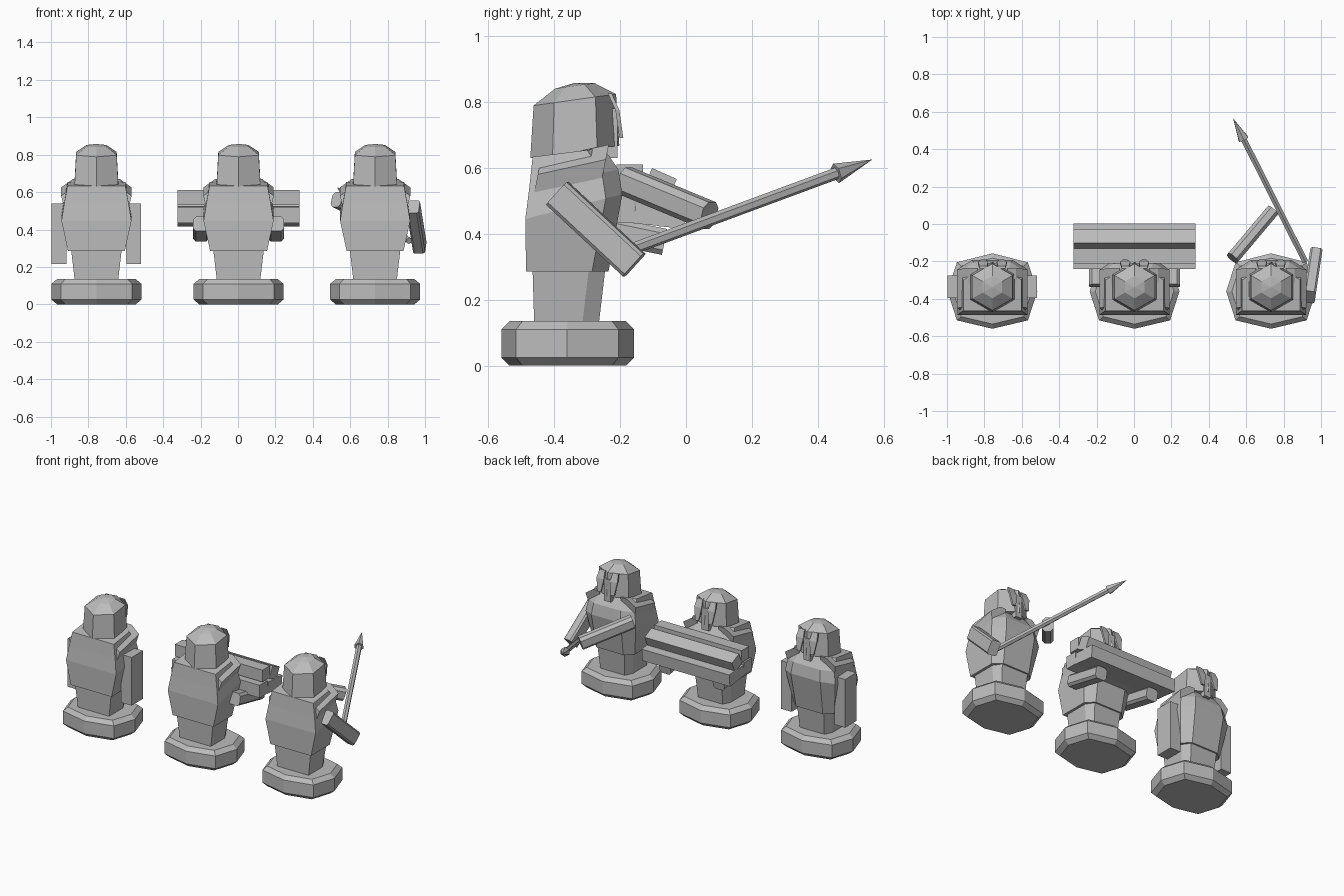
import bpy, bmesh, math
from mathutils import Vector, Matrix

if "Cube" in bpy.data.objects:
    bpy.data.objects.remove(bpy.data.objects["Cube"], do_unlink=True)

grey = bpy.data.materials.new("plain_grey")
grey.use_nodes = True
colour = (0.5, 0.5, 0.5, 1)
grey.diffuse_color = colour
grey.node_tree.nodes["Principled BSDF"].inputs["Base Color"].default_value = colour


def finish(name, bm, x=0):
    bmesh.ops.recalc_face_normals(bm, faces=bm.faces)
    mesh = bpy.data.meshes.new(name)
    bm.to_mesh(mesh)
    bm.free()
    mesh.materials.append(grey)
    ob = bpy.data.objects.new(name, mesh)
    ob.location.x = x
    bpy.context.collection.objects.link(ob)
    return ob


def loft(name, rings, x=0):
    """Skin a stack of equal-length rings and cap both ends."""
    bm = bmesh.new()
    rows = [[bm.verts.new(p) for p in ring] for ring in rings]
    n = len(rows[0])
    for a, b in zip(rows, rows[1:]):
        for i in range(n):
            j = (i + 1) % n
            bm.faces.new((a[i], a[j], b[j], b[i]))
    bm.faces.new(rows[0])
    bm.faces.new(rows[-1])
    return finish(name, bm, x)


def beam(name, start, end, width, height, x=0, bevel=0.0, roll=0.0):
    """Box running from start to end."""
    start, end = Vector(start), Vector(end)
    axis = end - start
    side = axis.cross(Vector((0, 0, 1)))
    side = side.normalized() if side.length > 1e-5 else Vector((1, 0, 0))
    up = side.cross(axis.normalized())
    frame = Matrix((side, axis.normalized(), up)).transposed().to_4x4()
    bm = bmesh.new()
    bmesh.ops.create_cube(bm, size=1)
    bm.transform(Matrix.Diagonal((width, axis.length, height, 1)))
    if bevel:
        edges = [e for e in bm.edges if abs((e.verts[0].co - e.verts[1].co).y) > 0.01]
        bmesh.ops.bevel(bm, geom=edges, offset=bevel, segments=1, affect='EDGES')
    bm.transform(Matrix.Translation((start + end) / 2) @ frame @ Matrix.Rotation(roll, 4, 'Y'))
    return finish(name, bm, x)


def cone(name, start, end, r1, r2, sides):
    start, end = Vector(start), Vector(end)
    axis = end - start
    bm = bmesh.new()
    bmesh.ops.create_cone(bm, cap_ends=True, segments=sides, radius1=r1, radius2=r2,
                          depth=axis.length)
    bm.transform(Matrix.Translation((start + end) / 2)
                 @ axis.to_track_quat('Z', 'Y').to_matrix().to_4x4())
    return finish(name, bm)


def body_ring(w, back, front, z_back, z_front, front_w):
    """Flat back, sides, and a narrower front panel."""
    side = front - 0.05
    z_side = z_back + (z_front - z_back) * (side - back) / (front - back)
    half = [(w, back, z_back), (w, side, z_side), (front_w, front, z_front)]
    return half + [(-px, py, pz) for px, py, pz in reversed(half)]


def base_ring(z, inset):
    half = [(0, -0.56), (0.19, -0.515), (0.24, -0.36), (0.19, -0.205), (0, -0.157)]
    pts = half + [(-px, py) for px, py in reversed(half[1:-1])]
    k = 1 - inset / 0.2
    return [(px * k, -0.36 + (py + 0.36) * k, z) for px, py in pts]


def head_ring(z, r):
    pts = [(r * math.sin(a * math.pi / 3), -0.337 + r * math.cos(a * math.pi / 3)) for a in range(6)]
    return [(px, py, z + 0.14 * (py + 0.337)) for px, py in pts]


def figure(tag, x):
    # Chamfered octagonal stand
    loft(tag + "_stand", [base_ring(0, 0.025), base_ring(0.025, 0),
                          base_ring(0.11, 0), base_ring(0.135, 0.025)], x)
    # Skirt and torso
    loft(tag + "_skirt", [body_ring(0.115, -0.46, -0.265, 0.12, 0.12, 0.09),
                          body_ring(0.135, -0.465, -0.245, 0.29, 0.29, 0.1)], x)
    loft(tag + "_torso", [body_ring(0.152, -0.485, -0.235, 0.285, 0.285, 0.1),
                          body_ring(0.187, -0.487, -0.193, 0.445, 0.52, 0.11),
                          body_ring(0.172, -0.475, -0.205, 0.54, 0.595, 0.1),
                          body_ring(0.155, -0.465, -0.25, 0.633, 0.66, 0.08)], x)
    # Head with a low faceted crown
    loft(tag + "_head", [head_ring(0.648, 0.135), head_ring(0.806, 0.125),
                         head_ring(0.848, 0.06), head_ring(0.857, 0.002)], x)
    # Nose and beard wedge
    beam(tag + "_beard", (0, -0.225, 0.63), (0, -0.225, 0.78), 0.05, 0.035, x)
    for s, side in ((1, "left"), (-1, "right")):
        # Sloping shoulder pads
        section = [(0.08, 0.51), (0.165, 0.50), (0.188, 0.595), (0.125, 0.64), (0.08, 0.64)]
        loft(f"{tag}_{side}_shoulder",
             [[(s * px, y + 0.2 * (pz - 0.5), pz + dz) for px, pz in section]
              for y, dz in ((-0.468, -0.015), (-0.262, 0.03))], x)
        # Hair lock hanging in front of the face
        locks = ((-0.225, 0.825, 0.02), (-0.202, 0.775, 0.027), (-0.19, 0.69, 0.012))
        loft(f"{tag}_{side}_hair_lock",
             [[(s * 0.05 + dx * w, y + dy, z) for dx, dy in
               ((-1, -0.012), (1, -0.012), (1, 0), (-1, 0))] for y, z, w in locks], x)


# Standing figure with hanging arms
figure("idle", -0.757)
for s, side in ((1, "left"), (-1, "right")):
    beam(f"idle_{side}_arm", (s * 0.2, -0.335, 0.215), (s * 0.2, -0.335, 0.54), 0.078, 0.12, -0.757)

# Figure carrying timber
figure("carrier", 0.003)
for s, side in ((1, "left"), (-1, "right")):
    beam(f"carrier_{side}_arm", (s * 0.2, -0.33, 0.43), (s * 0.2, -0.065, 0.375), 0.085, 0.08, 0.003, 0.015)
logs = [(-0.17, 0.57, 0.08, 0), (-0.082, 0.545, 0.082, 0.42), (-0.198, 0.477, 0.085, 0),
        (-0.118, 0.465, 0.075, 0.1), (-0.043, 0.46, 0.082, 0.1)]
for i, (y, z, size, tilt) in enumerate(logs):
    beam(f"carried_log_{i + 1}", (-0.327, y, z), (0.327, y, z), size, size, 0.003, 0, -tilt)

# Spear bearer
figure("spearman", 0.733)
beam("spearman_left_arm", (0.937, -0.39, 0.522), (0.972, -0.157, 0.305), 0.065, 0.093, 0, 0.01)
beam("spearman_right_arm", (0.527, -0.183, 0.56), (0.74, 0.07, 0.455), 0.07, 0.085, 0, 0.018)
cone("spear_shaft", (0.915, -0.2, 0.34), (0.578, 0.47, 0.588), 0.018, 0.018, 6)
cone("spear_tip", (0.585, 0.455, 0.583), (0.53, 0.565, 0.625), 0.031, 0, 6)
